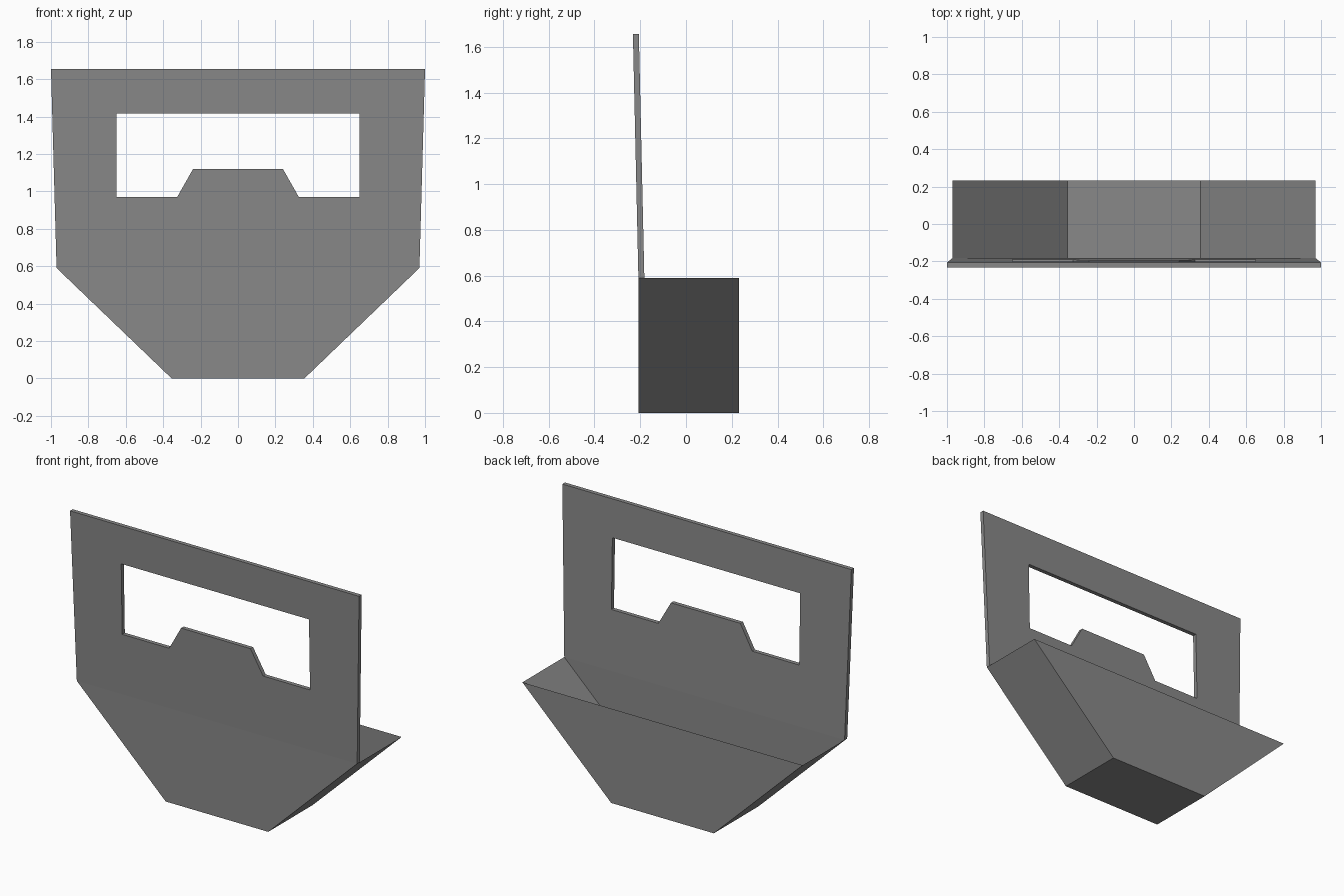
import bpy, bmesh

cube = bpy.data.objects.get("Cube")
if cube:
    bpy.data.objects.remove(cube, do_unlink=True)

HALF_DEPTH = 0.232
FRONT_Y, THICK = -0.208, 0.026
RIM_Z, TOP_Z = 0.59, 1.655
LEAN = (HALF_DEPTH + FRONT_Y) / (TOP_Z - RIM_Z)

grey = bpy.data.materials.new("plain grey")
grey.use_nodes = True
colour = (0.25, 0.25, 0.25, 1)
grey.diffuse_color = colour
grey.node_tree.nodes["Principled BSDF"].inputs["Base Color"].default_value = colour


def front(x, z):
    """Point on the front surface, which tilts forward above the rim."""
    return (x, FRONT_Y - LEAN * max(0, z - RIM_Z), z)


def mirrored_part(name, polygons, thickness=0):
    """Half a part from polygons, optionally thickened along y, mirrored in x."""
    bm = bmesh.new()
    for points in polygons:
        bm.faces.new([bm.verts.new(p) for p in points])
    bmesh.ops.remove_doubles(bm, verts=bm.verts[:], dist=0.0001)
    if thickness:
        base = bm.faces[:]
        copies = [bm.faces.new([bm.verts.new((v.co.x, v.co.y + thickness, v.co.z))
                                for v in f.verts]) for f in base]
        # walls along outer edges only, leaving the centre line open
        for f, c in zip(base, copies):
            fv, cv = f.verts[:], c.verts[:]
            for i in range(len(fv)):
                j = (i + 1) % len(fv)
                shared = len(bm.edges.get((fv[i], fv[j])).link_faces) > 1
                centre = abs(fv[i].co.x) + abs(fv[j].co.x) < 0.0001
                if not shared and not centre:
                    bm.faces.new((fv[i], fv[j], cv[j], cv[i]))
        bmesh.ops.remove_doubles(bm, verts=bm.verts[:], dist=0.0001)
    bmesh.ops.recalc_face_normals(bm, faces=bm.faces[:])
    mesh = bpy.data.meshes.new(name)
    bm.to_mesh(mesh)
    bm.free()
    mesh.materials.append(grey)
    obj = bpy.data.objects.new(name, mesh)
    bpy.context.collection.objects.link(obj)
    obj.modifiers.new("Mirror", 'MIRROR').use_clip = True
    return obj


# Front plate: upright lower part and tilted upper part around a notched window
lower = [(0, 0), (0.355, 0), (0.97, RIM_Z), (0, RIM_Z)]
upper = [(0, RIM_Z), (0.97, RIM_Z), (1, TOP_Z), (0, TOP_Z), (0, 1.415),
         (0.65, 1.415), (0.65, 0.97), (0.325, 0.97), (0.24, 1.12), (0, 1.12)]
mirrored_part("front_plate",
              [[front(x, z) for x, z in outline] for outline in (lower, upper)],
              THICK)

# Open bin behind the plate: floor, sloping side and rear wall as thin sheets
inner, rear = FRONT_Y + THICK, HALF_DEPTH
section = [(0, 0), (0.355, 0), (0.97, RIM_Z)]
sheets = [[(a[0], inner, a[1]), (a[0], rear, a[1]), (b[0], rear, b[1]), (b[0], inner, b[1])]
          for a, b in zip(section, section[1:])]
sheets.append([(x, rear, z) for x, z in lower])
mirrored_part("open_bin", sheets)
